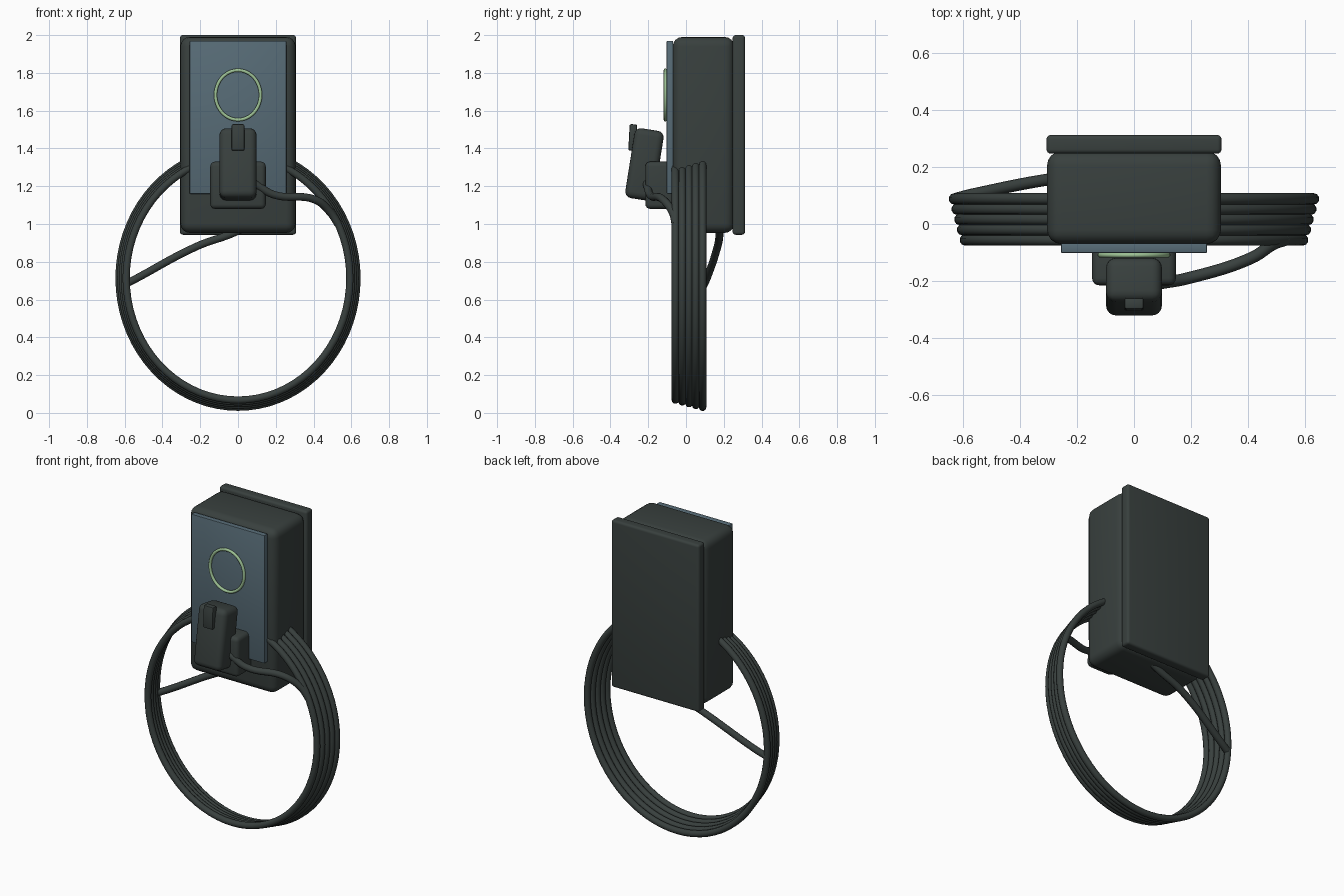
import bpy, math

if "Cube" in bpy.data.objects:
    bpy.data.objects.remove(bpy.data.objects["Cube"])


def material(name, rgb):
    m = bpy.data.materials.new(name)
    m.diffuse_color = (*rgb, 1)
    m.use_nodes = True
    m.node_tree.nodes["Principled BSDF"].inputs["Base Color"].default_value = m.diffuse_color
    return m


DARK = material("dark_grey", (0.040, 0.051, 0.048))
BLUE = material("slate_blue", (0.095, 0.148, 0.182))
GREEN = material("pale_green", (0.34, 0.54, 0.30))


def box(name, lo, hi, bevel, mat, tilt=0, segments=4):
    """Rounded box between two corners, optionally tilted about x."""
    centre = [(a + b) / 2 for a, b in zip(lo, hi)]
    bpy.ops.mesh.primitive_cube_add(size=1, location=centre)
    ob = bpy.context.object
    ob.name = name
    ob.scale = [b - a for a, b in zip(lo, hi)]
    bpy.ops.object.transform_apply(location=False, rotation=False, scale=True)
    mod = ob.modifiers.new("rounding", 'BEVEL')
    mod.width, mod.segments = bevel, segments
    bpy.ops.object.modifier_apply(modifier=mod.name)
    ob.rotation_euler.x = math.radians(tilt)
    ob.data.materials.append(mat)
    bpy.ops.object.shade_smooth_by_angle(angle=math.radians(35))
    return ob


def tube(name, points, radius, mat, closed=False, kind='POLY'):
    """Round tube swept along a path, converted to a mesh."""
    cu = bpy.data.curves.new(name, 'CURVE')
    cu.dimensions = '3D'
    cu.bevel_depth, cu.bevel_resolution = radius, 3
    cu.use_fill_caps = not closed
    sp = cu.splines.new(kind)
    if kind == 'BEZIER':
        sp.bezier_points.add(len(points) - 1)
        for bp, p in zip(sp.bezier_points, points):
            bp.co = p
            bp.handle_left_type = bp.handle_right_type = 'AUTO'
        sp.resolution_u = 8
    else:
        sp.points.add(len(points) - 1)
        for sp_p, p in zip(sp.points, points):
            sp_p.co = (*p, 1)
    sp.use_cyclic_u = closed
    ob = bpy.data.objects.new(name, cu)
    bpy.context.collection.objects.link(ob)
    bpy.ops.object.select_all(action='DESELECT')
    ob.select_set(True)
    bpy.context.view_layer.objects.active = ob
    bpy.ops.object.convert(target='MESH')
    ob = bpy.context.object
    ob.data.materials.clear()
    ob.data.materials.append(mat)
    bpy.ops.object.shade_smooth_by_angle(angle=math.radians(50))
    return ob


def ellipse(y, rx, rz, cz, n=72):
    return [(rx * math.cos(2 * math.pi * i / n), y,
             cz + rz * math.sin(2 * math.pi * i / n)) for i in range(n)]


# Wall box
box("back_plate", (-0.307, 0.247, 0.943), (0.307, 0.312, 2.0), 0.015, DARK)
box("main_body", (-0.305, -0.07, 0.953), (0.305, 0.255, 1.99), 0.05, DARK)
box("face_plate", (-0.256, -0.102, 1.16), (0.256, -0.068, 1.97), 0.004, BLUE, segments=2)
tube("light_ring", ellipse(-0.109, 0.119, 0.131, 1.683), 0.009, GREEN, closed=True)

# Plug in its holder
box("plug_holder", (-0.147, -0.215, 1.08), (0.147, -0.06, 1.33), 0.025, DARK)
box("plug_handle", (-0.098, -0.298, 1.128), (0.098, -0.142, 1.502), 0.035, DARK, tilt=-9)
box("plug_latch", (-0.034, -0.302, 1.388), (0.034, -0.262, 1.528), 0.008, DARK, tilt=-3, segments=2)

# Coiled cable: five hanging loops, growing toward the wall
for i in range(5):
    tube(f"cable_loop_{i + 1}",
         ellipse(-0.056 + 0.036 * i, 0.592 + 0.0095 * i, 0.645 + 0.0095 * i, 0.713),
         0.020, DARK, closed=True)

# Cable ends joining the coil to the plug and to the box underside
tube("plug_cable", [(0.04, -0.215, 1.25), (0.11, -0.205, 1.20), (0.19, -0.19, 1.155),
                    (0.41, -0.12, 1.128), (0.49, -0.07, 1.06), (0.53, -0.056, 1.0)],
     0.021, DARK, kind='BEZIER')
tube("supply_cable", [(0.05, 0.18, 0.99), (-0.03, 0.178, 0.95), (-0.21, 0.168, 0.885),
                      (-0.56, 0.105, 0.70), (-0.62, 0.09, 0.67)],
     0.021, DARK, kind='BEZIER')
